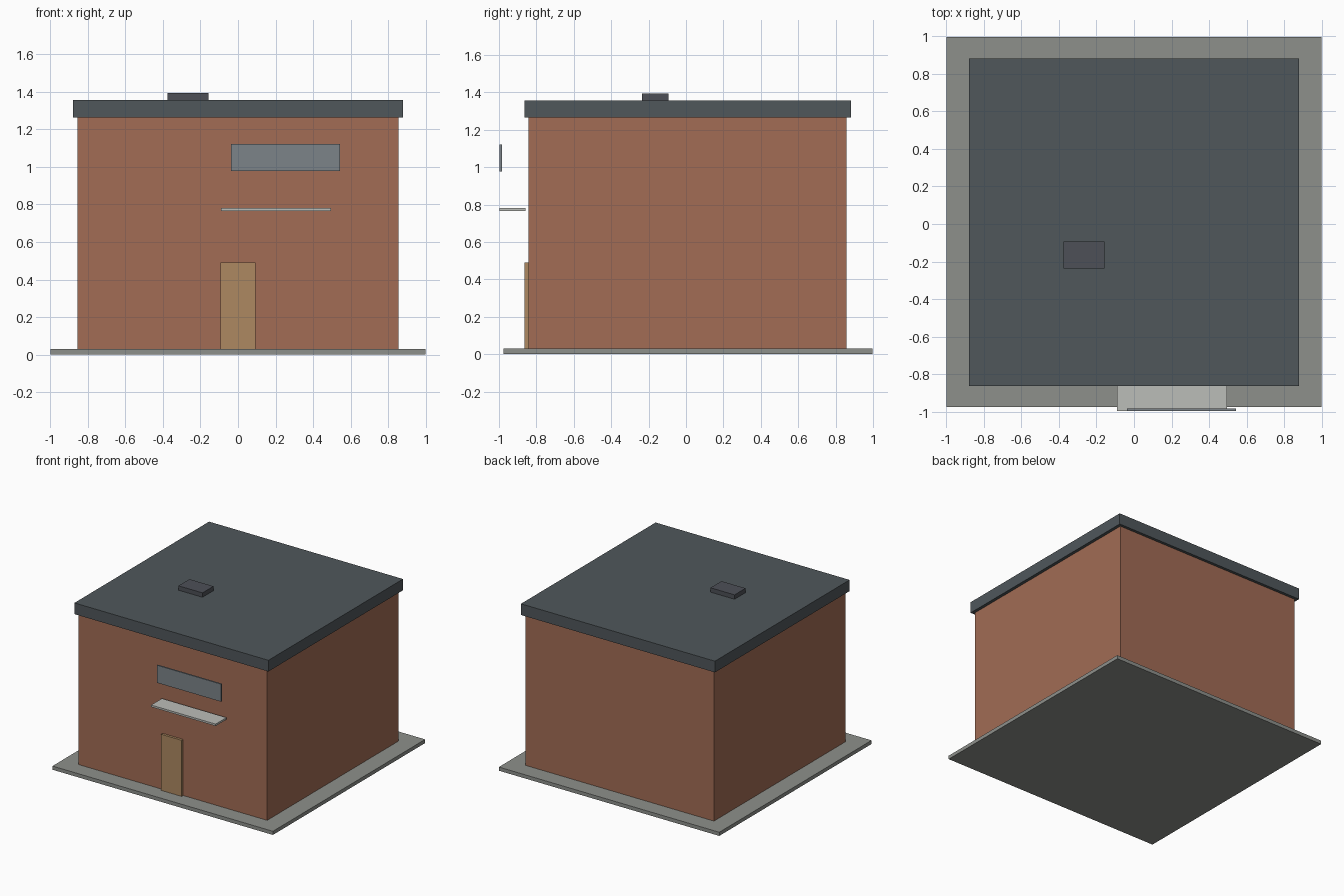
import bpy

if "Cube" in bpy.data.objects:
    bpy.data.objects.remove(bpy.data.objects["Cube"])


def material(name, rgb):
    m = bpy.data.materials.new(name)
    m.diffuse_color = (*rgb, 1)
    m.use_nodes = True
    m.node_tree.nodes["Principled BSDF"].inputs["Base Color"].default_value = m.diffuse_color
    return m


def box(name, x, y, z, mat):
    """Box from (min, max) ranges on each axis."""
    bpy.ops.mesh.primitive_cube_add(size=1, location=[sum(r) / 2 for r in (x, y, z)])
    ob = bpy.context.object
    ob.name = name
    ob.scale = [r[1] - r[0] for r in (x, y, z)]
    bpy.ops.object.transform_apply(location=False, rotation=False, scale=True)
    ob.data.materials.append(mat)
    return ob


concrete = material("concrete", (0.27, 0.28, 0.26))
brick = material("brick", (0.36, 0.15, 0.09))
slate = material("slate", (0.08, 0.095, 0.105))
metal = material("dark_metal", (0.075, 0.08, 0.095))
wood = material("wood", (0.42, 0.25, 0.12))
glass = material("glass", (0.2, 0.23, 0.25))
pale = material("pale_panel", (0.5, 0.51, 0.48))

# Ground slab, walls and overhanging flat roof
box("base_slab", (-1, 1), (-0.976, 0.997), (0, 0.03), concrete)
box("walls", (-0.855, 0.855), (-0.843, 0.859), (0.03, 1.265), brick)
box("roof", (-0.88, 0.88), (-0.863, 0.882), (1.265, 1.357), slate)

# Roof hatch
box("roof_hatch", (-0.375, -0.157), (-0.236, -0.094), (1.357, 1.393), metal)

# Front door, canopy and window panel standing off the wall
box("door", (-0.093, 0.093), (-0.863, -0.843), (0.03, 0.49), wood)
box("canopy", (-0.09, 0.495), (-0.997, -0.857), (0.766, 0.782), pale)
box("window", (-0.038, 0.545), (-0.996, -0.984), (0.978, 1.122), glass)
